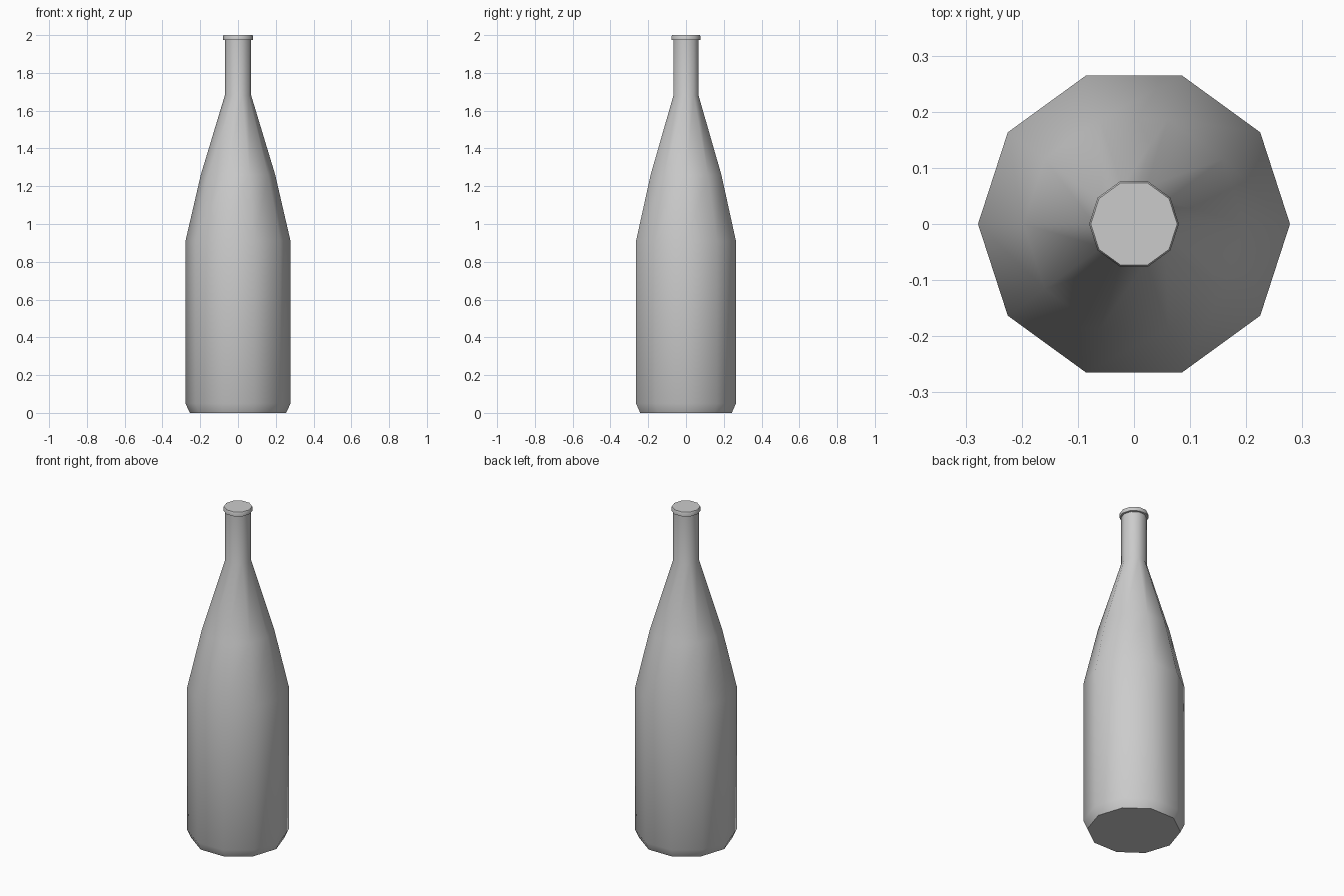
import bpy, bmesh
from math import cos, sin, tau, radians

if "Cube" in bpy.data.objects:
    bpy.data.objects.remove(bpy.data.objects["Cube"])

SIDES = 10


def lathe(name, profile):
    """Closed ten-sided turned solid from (radius, height) pairs."""
    bm = bmesh.new()
    rings = [[bm.verts.new((r * cos(tau * i / SIDES), r * sin(tau * i / SIDES), z))
              for i in range(SIDES)] for r, z in profile]
    for a, b in zip(rings, rings[1:]):
        for i in range(SIDES):
            j = (i + 1) % SIDES
            bm.faces.new((a[i], a[j], b[j], b[i]))
    bm.faces.new(rings[0][::-1])
    bm.faces.new(rings[-1])
    mesh = bpy.data.meshes.new(name)
    bm.to_mesh(mesh)
    bm.free()
    obj = bpy.data.objects.new(name, mesh)
    bpy.context.collection.objects.link(obj)
    bpy.ops.object.select_all(action='DESELECT')
    obj.select_set(True)
    bpy.context.view_layer.objects.active = obj
    bpy.ops.object.shade_smooth_by_angle(angle=radians(50))
    return obj


# Bottle: chamfered foot, straight body, sloping shoulder, neck and lip
lathe("bottle", [
    (0.255, 0.0), (0.278, 0.05), (0.278, 0.91), (0.197, 1.26),
    (0.07, 1.68), (0.07, 1.973), (0.08, 1.975), (0.08, 1.993), (0.077, 2.0),
])
